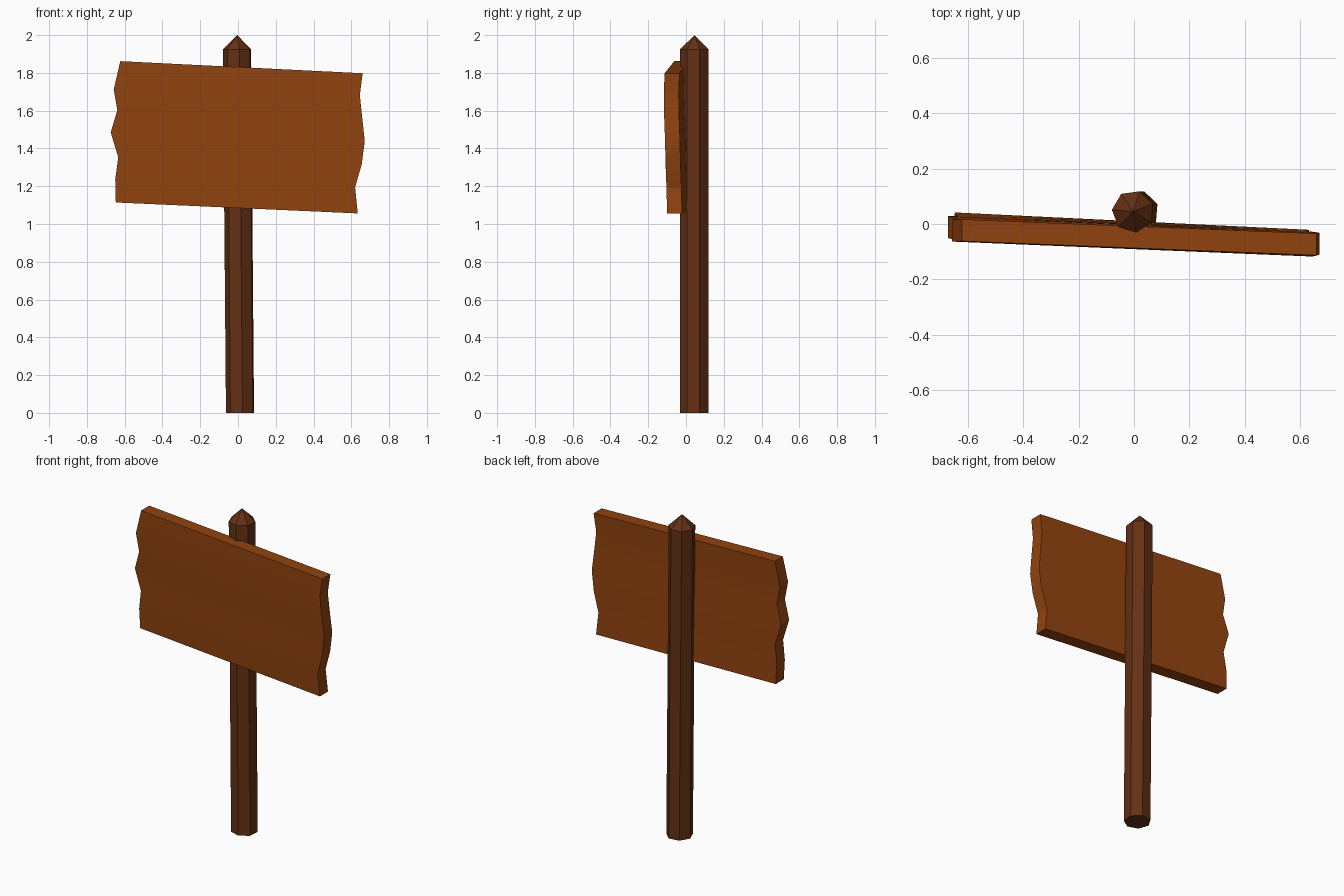
import bpy, bmesh, math

cube = bpy.data.objects.get("Cube")
if cube:
    bpy.data.objects.remove(cube, do_unlink=True)


def make_material(name, rgb):
    mat = bpy.data.materials.new(name)
    mat.use_nodes = True
    mat.diffuse_color = (*rgb, 1)
    mat.node_tree.nodes["Principled BSDF"].inputs["Base Color"].default_value = (*rgb, 1)
    return mat


def finish(bm, name, mat):
    bmesh.ops.recalc_face_normals(bm, faces=bm.faces)
    mesh = bpy.data.meshes.new(name)
    bm.to_mesh(mesh)
    bm.free()
    mesh.materials.append(mat)
    obj = bpy.data.objects.new(name, mesh)
    bpy.context.collection.objects.link(obj)
    return obj


dark_wood = make_material("dark brown wood", (0.127, 0.030, 0.007))
warm_wood = make_material("warm brown wood", (0.283, 0.056, 0.0048))

# Post: seven-sided, leaning slightly, with a pointed tip
SIDES, RADIUS, SHOULDER = 7, 0.077, 1.925
lean = lambda z: 0.013 - 0.0085 * z
bm = bmesh.new()
rings = []
for z in (0, SHOULDER):
    angles = [math.radians(-82) + math.tau * i / SIDES for i in range(SIDES)]
    rings.append([bm.verts.new((lean(z) + RADIUS * math.cos(a),
                                0.045 + RADIUS * math.sin(a), z)) for a in angles])
tip = bm.verts.new((lean(2), 0.045, 2))
bm.faces.new(rings[0])
for i in range(SIDES):
    j = (i + 1) % SIDES
    bm.faces.new((rings[0][i], rings[0][j], rings[1][j], rings[1][i]))
    bm.faces.new((rings[1][i], rings[1][j], tip))
finish(bm, "post", dark_wood)

# Sign board: slightly bowed plank with ragged ends, one row per break in the end
left_end = [(-.623, 1.862), (-.658, 1.713), (-.639, 1.602), (-.674, 1.485),
            (-.634, 1.353), (-.650, 1.236), (-.647, 1.114)]
right_end = [(.660, 1.798), (.645, 1.682), (.658, 1.560), (.671, 1.438),
             (.655, 1.316), (.620, 1.194), (.634, 1.056)]
bow = [-.087, -.091, -.087, -.081, -.078, -.074, -.069]
THICKNESS = 0.079
bm = bmesh.new()
loops = []
for row, (lp, rp, y) in enumerate(zip(left_end, right_end, bow)):
    yaw = 0.040 + 0.0015 * row
    loops.append([bm.verts.new((x, y - yaw * x + depth, z))
                  for (x, z), depth in ((lp, 0), (rp, 0), (rp, THICKNESS), (lp, THICKNESS))])
for upper, lower in zip(loops, loops[1:]):
    for i in range(4):
        j = (i + 1) % 4
        bm.faces.new((upper[i], upper[j], lower[j], lower[i]))
bm.faces.new(loops[0])
bm.faces.new(loops[-1])
board = finish(bm, "sign_board", warm_wood)

# Smooth the bowed faces, keep the edges crisp
bpy.ops.object.select_all(action="DESELECT")
board.select_set(True)
bpy.context.view_layer.objects.active = board
bpy.ops.object.shade_smooth_by_angle(angle=math.radians(20))
